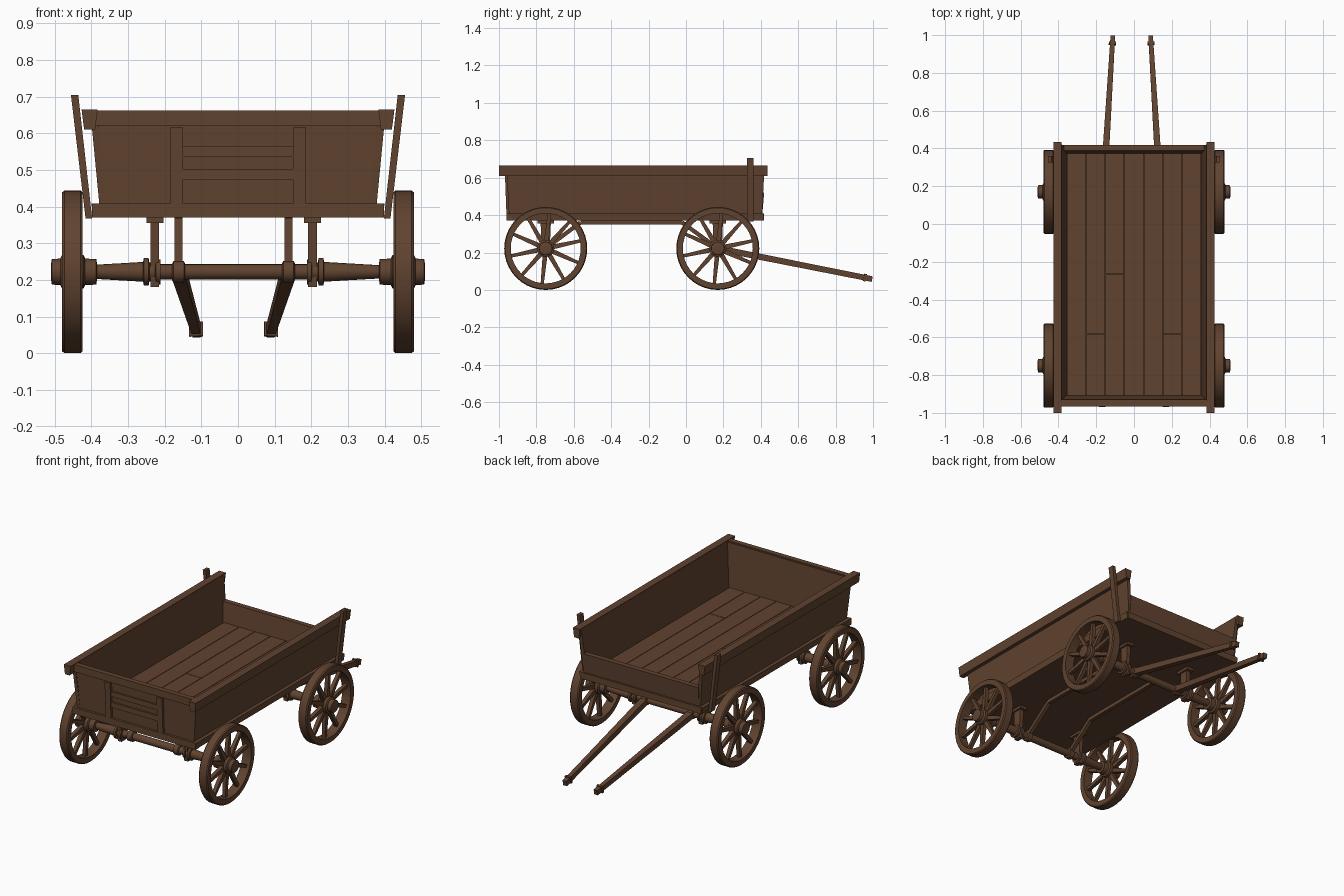
import bpy, bmesh, math
from mathutils import Vector, Matrix

if "Cube" in bpy.data.objects:
    bpy.data.objects.remove(bpy.data.objects["Cube"])

wood = bpy.data.materials.new("brown wood")
wood.use_nodes = True
COLOR = (0.118, 0.056, 0.029, 1)
wood.diffuse_color = COLOR
wood.node_tree.nodes["Principled BSDF"].inputs["Base Color"].default_value = COLOR


def finish(bm, name, smooth=False):
    bmesh.ops.recalc_face_normals(bm, faces=bm.faces)
    mesh = bpy.data.meshes.new(name)
    bm.to_mesh(mesh)
    bm.free()
    mesh.materials.append(wood)
    if smooth:
        mesh.shade_smooth()
        mesh.set_sharp_from_angle(angle=math.radians(35))
    obj = bpy.data.objects.new(name, mesh)
    bpy.context.collection.objects.link(obj)
    return obj


def add_loft(bm, low, high):
    """Solid between two four-cornered loops."""
    a = [bm.verts.new(p) for p in low]
    b = [bm.verts.new(p) for p in high]
    bm.faces.new(a)
    bm.faces.new(b)
    for i in range(4):
        j = (i + 1) % 4
        bm.faces.new((a[i], a[j], b[j], b[i]))


def rect(x0, x1, y0, y1, z):
    return [(x0, y0, z), (x1, y0, z), (x1, y1, z), (x0, y1, z)]


def slab(name, z0, z1, low, high=None):
    """Board from a low rectangle (x0, x1, y0, y1) to a high one."""
    bm = bmesh.new()
    add_loft(bm, rect(*low, z0), rect(*(high or low), z1))
    return finish(bm, name)


def add_beam(bm, a, b, wide, deep, wide_end=None, deep_end=None):
    """Bar between two points; the wide side lies nearest to the x axis."""
    a, b = Vector(a), Vector(b)
    d = (b - a).normalized()
    side = Vector((1, 0, 0))
    side = (side - d * side.dot(d)).normalized()
    up = d.cross(side)
    loops = []
    for p, w, h in ((a, wide, deep), (b, wide_end or wide, deep_end or deep)):
        loops.append([p + side * w / 2 * i + up * h / 2 * j
                      for i, j in ((-1, -1), (1, -1), (1, 1), (-1, 1))])
    add_loft(bm, *loops)


def add_lathe(bm, profile, center, steps, closed=False):
    """Turn (x, radius) points around the x axis through center."""
    rings = []
    for x, r in profile:
        rings.append([bm.verts.new(Vector(center) + Vector((
            x, r * math.cos(math.tau * k / steps), r * math.sin(math.tau * k / steps))))
            for k in range(steps)])
    pairs = list(zip(rings, rings[1:]))
    if closed:
        pairs.append((rings[-1], rings[0]))
    else:
        bm.faces.new(rings[0])
        bm.faces.new(rings[-1])
    for p, q in pairs:
        for k in range(steps):
            n = (k + 1) % steps
            bm.faces.new((p[k], p[n], q[n], q[k]))


AXLES = {"front": -0.75, "rear": 0.17}
HUB_Z = 0.222
MID = -0.012      # the running gear sits slightly off centre

# Floor boards, some split by a butt joint
BOARD, GAP = 0.1015, 0.003
JOINTS = {1: -0.58, 2: -0.265, 5: -0.58}
for i in range(7):
    x = -0.355 + BOARD * i
    ends = [-0.92, JOINTS[i], 0.385] if i in JOINTS else [-0.92, 0.385]
    for y0, y1 in zip(ends, ends[1:]):
        slab("floor_board", 0.38, 0.405, (x + GAP / 2, x + BOARD - GAP / 2,
                                          y0 + GAP / 2, y1 - GAP / 2))
slab("floor_base", 0.37, 0.385, (-0.37, 0.37, -0.94, 0.40))

# Flared side walls with rails and upright stakes
for s, side in ((1, "left"), (-1, "right")):
    slab(side + "_wall", 0.37, 0.66, (s * 0.355, s * 0.375, -0.945, 0.405),
         (s * 0.383, s * 0.403, -0.96, 0.42))
    slab(side + "_top_rail", 0.61, 0.665, (s * 0.39, s * 0.42, -1.0, 0.435),
         (s * 0.383, s * 0.427, -1.0, 0.435))
    slab(side + "_bottom_rail", 0.37, 0.408, (s * 0.37, s * 0.395, -0.955, 0.415),
         (s * 0.374, s * 0.4, -0.955, 0.415))
    slab(side + "_stake", 0.367, 0.705, (s * 0.398, s * 0.416, 0.325, 0.36),
         (s * 0.436, s * 0.456, 0.325, 0.36))

# Front wall with rails and raised panelling
slab("front_wall", 0.37, 0.655, (-0.37, 0.37, -0.945, -0.905),
     (-0.4, 0.4, -0.955, -0.93))
slab("front_top_rail", 0.62, 0.662, (-0.405, 0.405, -0.965, -0.935))
slab("front_bottom_rail", 0.37, 0.408, (-0.398, 0.398, -0.96, -0.93))
for s in (-1, 1):
    slab("front_batten", 0.405, 0.616, (s * 0.15, s * 0.186, -0.96, -0.94),
         (s * 0.15, s * 0.186, -0.968, -0.945))
for z in (0.473, 0.536):
    slab("front_slat", z, z + 0.03, (-0.15, 0.15, -0.961, -0.94))

# Low rear wall
slab("rear_wall", 0.37, 0.52, (-0.37, 0.37, 0.37, 0.405), (-0.372, 0.372, 0.388, 0.418))
slab("rear_bottom_rail", 0.37, 0.408, (-0.39, 0.39, 0.39, 0.418))

# Spoked wheels
HUB = [(-0.067, 0.024), (-0.065, 0.035), (-0.035, 0.036), (-0.03, 0.046),
       (0.028, 0.046), (0.033, 0.036), (0.056, 0.035), (0.058, 0.024)]
RIM = [(-0.028, 0.187), (0.028, 0.187), (0.028, 0.217), (0.022, 0.222),
       (-0.022, 0.222), (-0.028, 0.217)]
SPOKES = 10
for end, y in AXLES.items():
    for s, side in ((1, "left"), (-1, "right")):
        c = Vector((s * 0.452, y, HUB_Z))
        bm = bmesh.new()
        add_lathe(bm, [(s * x, r) for x, r in HUB], c, 20)
        add_lathe(bm, [(s * x, r) for x, r in RIM], c, 40, closed=True)
        finish(bm, f"{end}_{side}_wheel", smooth=True)
        bm = bmesh.new()
        for k in range(SPOKES):
            t = math.tau * k / SPOKES + 0.1
            d = Vector((0, math.sin(t), math.cos(t)))
            add_beam(bm, c + d * 0.035, c + d * 0.192, 0.024, 0.026, 0.02, 0.017)
        finish(bm, f"{end}_{side}_spokes")

# Turned axles with collars, and bolsters up to the floor
HALF_AXLE = [(0.2, 0.021), (0.2, 0.034), (0.212, 0.034), (0.214, 0.026), (0.23, 0.026),
             (0.232, 0.038), (0.245, 0.038), (0.247, 0.027), (0.28, 0.025), (0.4, 0.018)]
for end, y in AXLES.items():
    c = (MID, y, HUB_Z)
    bm = bmesh.new()
    add_lathe(bm, [(-x, r) for x, r in reversed(HALF_AXLE)] + HALF_AXLE, c, 16)
    for s in (-1, 1):
        add_lathe(bm, [(s * 0.15 - 0.018, 0.022), (s * 0.15 - 0.014, 0.03),
                       (s * 0.15 + 0.014, 0.03), (s * 0.15 + 0.018, 0.022)], c, 12)
    finish(bm, end + "_axle", smooth=True)
    for s in (-1, 1):
        x = MID + s * 0.215
        bm = bmesh.new()
        add_beam(bm, (x, y, 0.18), (x, y, 0.36), 0.024, 0.04, 0.024, 0.055)
        add_beam(bm, (x, y, 0.355), (x, y, 0.372), 0.046, 0.09)
        finish(bm, end + "_bolster")

# Bent reach bars joining the axles, and draw shafts
for s, side in ((1, "left"), (-1, "right")):
    x = MID + s * 0.15
    path = [(x, AXLES["front"], HUB_Z), (x, -0.565, 0.36),
            (x, -0.02, 0.36), (x, AXLES["rear"], HUB_Z)]
    bm = bmesh.new()
    for a, b in zip(path, path[1:]):
        add_beam(bm, a, b, 0.022, 0.022)
    finish(bm, side + "_reach_bar")

    start = Vector((x, AXLES["rear"], HUB_Z))
    tip = Vector((MID + s * 0.1, 0.995, 0.058))
    bm = bmesh.new()
    add_beam(bm, start, tip, 0.038, 0.034, 0.024, 0.03)
    add_beam(bm, start.lerp(tip, 0.945), start.lerp(tip, 0.96), 0.038, 0.04)
    finish(bm, side + "_shaft")
